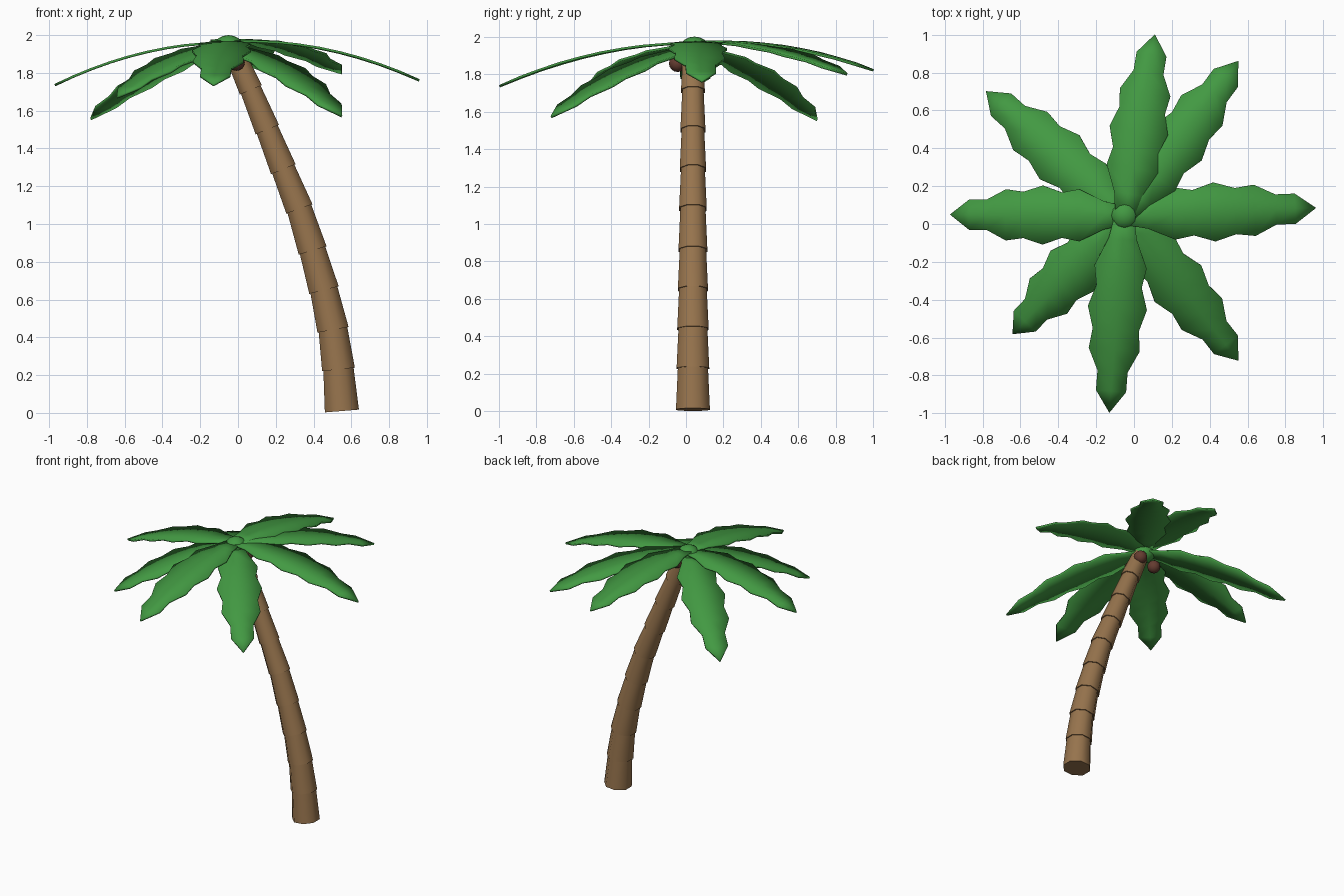
import bpy, bmesh, math
from mathutils import Vector

if "Cube" in bpy.data.objects:
    bpy.data.objects.remove(bpy.data.objects["Cube"])


def material(name, rgb):
    m = bpy.data.materials.new(name)
    m.diffuse_color = (*rgb, 1)
    m.use_nodes = True
    m.node_tree.nodes["Principled BSDF"].inputs["Base Color"].default_value = m.diffuse_color
    return m


GREEN = material("leaf green", (0.055, 0.32, 0.055))
BARK = material("bark brown", (0.31, 0.175, 0.075))
NUT = material("nut brown", (0.13, 0.045, 0.03))


def finish(bm, name, mat, angle):
    bmesh.ops.recalc_face_normals(bm, faces=bm.faces)
    me = bpy.data.meshes.new(name)
    bm.to_mesh(me)
    bm.free()
    me.materials.append(mat)
    ob = bpy.data.objects.new(name, me)
    bpy.context.collection.objects.link(ob)
    bpy.ops.object.select_all(action='DESELECT')
    bpy.context.view_layer.objects.active = ob
    ob.select_set(True)
    bpy.ops.object.shade_smooth_by_angle(angle=math.radians(angle))
    return ob


# Trunk: stacked tapering segments, each flaring out over the one below
SIDES = 8
path = [Vector((x, 0.037, z)) for x, z in (
    (0.55, 0.01), (0.532, 0.23), (0.503, 0.44), (0.455, 0.65), (0.395, 0.86),
    (0.325, 1.08), (0.24, 1.29), (0.155, 1.50), (0.068, 1.71), (-0.025, 1.92))]
bm = bmesh.new()
rings = []


def add_ring(i, radius):
    d = (path[min(i + 1, 9)] - path[max(i - 1, 0)]).normalized()
    side = Vector((0, 1, 0))
    across = side.cross(d)
    rings.append([bm.verts.new(path[i] + radius * (
        across * math.cos(a) + side * math.sin(a)))
        for a in (math.tau * (k + 0.5) / SIDES for k in range(SIDES))])


for i in range(9):
    low = 0.098 - 0.0037 * i
    add_ring(i, low)
    add_ring(i + 1, low - 0.011)
for a, b in zip(rings, rings[1:]):
    for k in range(SIDES):
        n = (k + 1) % SIDES
        bm.faces.new((a[k], a[n], b[n], b[k]))
bm.faces.new(rings[0])
bm.faces.new(rings[-1])
finish(bm, "trunk", BARK, 50)

# Leaves: jagged outline as (fraction of length, half width)
OUTLINE = ((0.0, 0.05), (0.12, 0.075), (0.26, 0.138), (0.36, 0.12),
           (0.47, 0.156), (0.58, 0.122), (0.68, 0.135), (0.79, 0.08),
           (0.89, 0.08))
CENTRE = Vector((-0.05, 0.045, 0))


def leaf(name, tip_x, tip_y, z0, slope, bow):
    tip = Vector((tip_x, tip_y, 0))
    side = Vector((-(tip - CENTRE).y, (tip - CENTRE).x, 0)).normalized()

    def point(t, w):
        p = CENTRE.lerp(tip, t) + side * w
        p.z = z0 - slope * t - bow * t * t
        return p

    bm = bmesh.new()
    rows = [[bm.verts.new(point(t, s * w)) for s in (-1, 0, 1)]
            for t, w in OUTLINE]
    for a, b in zip(rows, rows[1:]):
        for k in (0, 1):
            bm.faces.new((a[k], a[k + 1], b[k + 1], b[k]))
    end = bm.verts.new(point(1, 0))
    for k in (0, 1):
        bm.faces.new((rows[-1][k], rows[-1][k + 1], end))
    ob = finish(bm, name, GREEN, 40)
    mod = ob.modifiers.new("thickness", 'SOLIDIFY')
    mod.thickness = 0.013
    mod.offset = 0


leaf("leaf_right", 0.96, 0.085, 1.965, -0.05, 0.255)
leaf("leaf_back_right", 0.55, 0.86, 1.968, -0.04, 0.21)
leaf("leaf_back", 0.11, 1.00, 1.97, -0.05, 0.20)
leaf("leaf_back_left", -0.78, 0.70, 1.945, 0.176, 0.214)
leaf("leaf_left", -0.97, 0.05, 1.96, 0.0, 0.225)
leaf("leaf_front_left", -0.64, -0.58, 1.955, 0.08, 0.205)
leaf("leaf_front", -0.13, -0.995, 1.965, 0.0, 0.23)
leaf("leaf_front_right", 0.55, -0.72, 1.945, 0.17, 0.205)


# Crown bud and nuts
def ball(name, loc, radius, height, mat):
    bm = bmesh.new()
    bmesh.ops.create_uvsphere(bm, u_segments=12, v_segments=8, radius=1)
    for v in bm.verts:
        v.co = Vector(loc) + Vector((v.co.x * radius, v.co.y * radius,
                                     v.co.z * height))
    finish(bm, name, mat, 60)


ball("crown_bud", (-0.05, 0.045, 1.94), 0.076, 0.06, GREEN)
ball("nut_front", (-0.01, -0.045, 1.857), 0.046, 0.046, NUT)
ball("nut_back", (0.015, 0.09, 1.875), 0.046, 0.046, NUT)
ball("nut_left", (-0.125, 0.065, 1.86), 0.046, 0.046, NUT)
